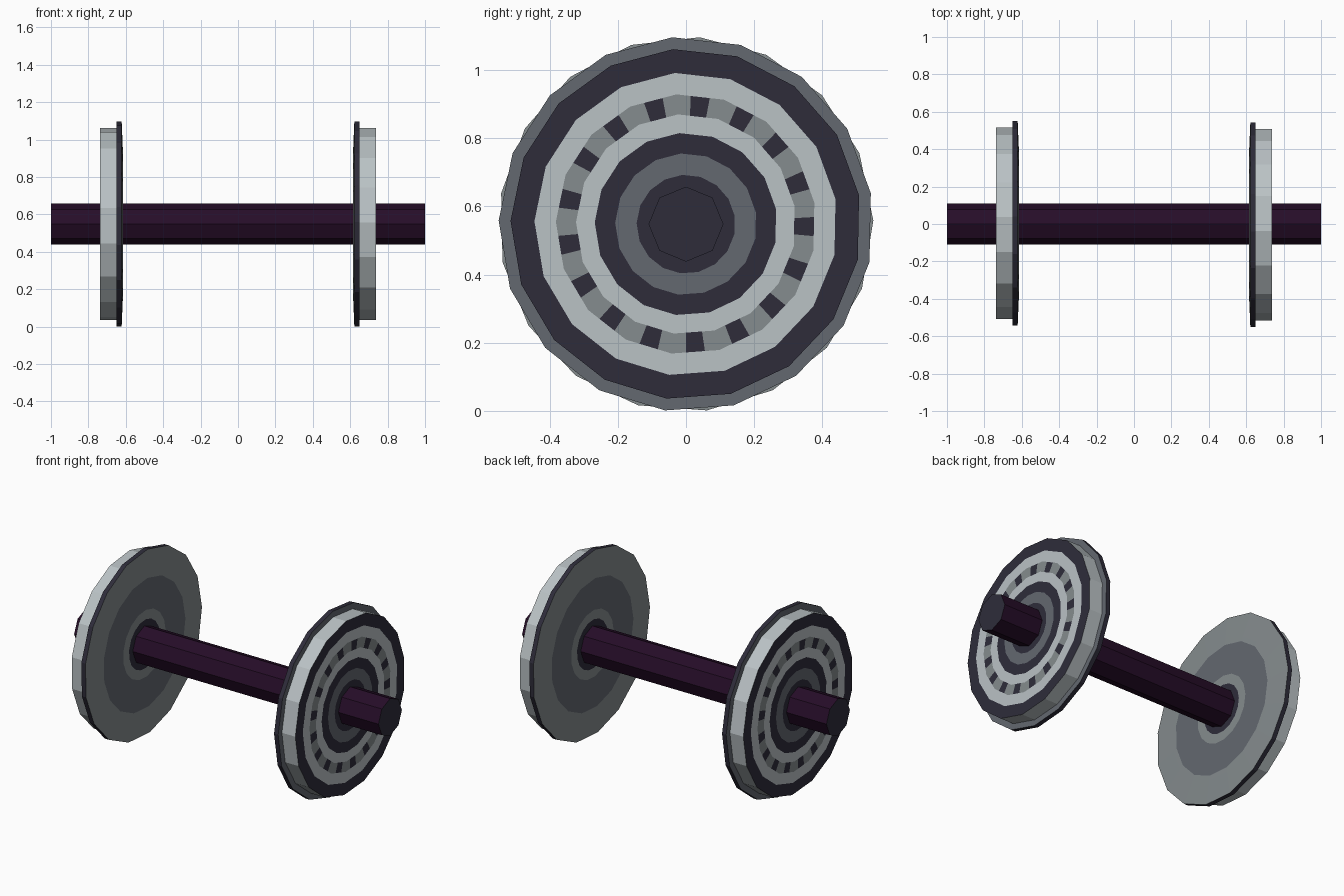
import bpy, bmesh, math

if "Cube" in bpy.data.objects:
    bpy.data.objects.remove(bpy.data.objects["Cube"])


def lin(v):
    v /= 255
    return v / 12.92 if v <= 0.04045 else ((v + 0.055) / 1.055) ** 2.4


def material(name, r, g, b):
    m = bpy.data.materials.new(name)
    m.diffuse_color = (lin(r), lin(g), lin(b), 1)
    m.use_nodes = True
    m.node_tree.nodes["Principled BSDF"].inputs["Base Color"].default_value = m.diffuse_color
    return m


LIGHT, MID, SLATE, NAVY, PLUM = range(5)
MATS = [material("light steel", 186, 194, 197), material("mid grey", 133, 140, 142),
        material("slate grey", 99, 104, 112), material("dark navy", 46, 44, 58),
        material("dark plum", 38, 13, 40)]

CZ = 0.548       # axle height
SIDES = 17
PHASE = math.radians(9.5)

# Wheel profile: (x, radius, colour of the band leading to the next point)
PROFILE = [
    (0.615, 0.10, NAVY), (0.615, 0.145, MID), (0.615, 0.20, SLATE),
    (0.615, 0.385, MID), (0.616, 0.41, MID), (0.622, 0.55, NAVY),    # inner face
    (0.649, 0.55, SLATE), (0.649, 0.515, LIGHT),                     # flange
    (0.737, 0.515, NAVY), (0.737, 0.445, LIGHT), (0.737, 0.382, MID),
    (0.737, 0.323, LIGHT), (0.737, 0.268, NAVY), (0.737, 0.208, SLATE),
    (0.737, 0.145, NAVY), (0.737, 0.10, NAVY),                       # outer face
]
HOLE_BAND = 10   # band carrying the dark square marks


def finish(bm, name):
    bmesh.ops.recalc_face_normals(bm, faces=bm.faces[:])
    me = bpy.data.meshes.new(name)
    bm.to_mesh(me)
    bm.free()
    for m in MATS:
        me.materials.append(m)
    ob = bpy.data.objects.new(name, me)
    bpy.context.collection.objects.link(ob)
    return ob


def wheel(name, s):
    """17-sided lathe; every side is split in three so the middle can hold a mark."""
    dirs = []
    for i in range(SIDES):
        a, b = (PHASE + 2 * math.pi * (i + k) / SIDES for k in (0, 1))
        for f in (0, 0.3, 0.7):
            dirs.append((math.cos(a) * (1 - f) + math.cos(b) * f,
                         math.sin(a) * (1 - f) + math.sin(b) * f))
    bm = bmesh.new()
    rings = [[bm.verts.new((s * x, s * r * c, CZ + r * d)) for c, d in dirs]
             for x, r, _ in PROFILE]
    n = len(dirs)
    for j, (_, _, colour) in enumerate(PROFILE):
        lo, hi = rings[j], rings[(j + 1) % len(rings)]
        for i in range(n):
            k = (i + 1) % n
            face = bm.faces.new((lo[i], lo[k], hi[k], hi[i]))
            face.material_index = NAVY if j == HOLE_BAND and i % 3 == 1 else colour
    finish(bm, name)


def axle():
    """Octagonal bar with navy end caps."""
    bm = bmesh.new()
    ends = [[bm.verts.new((x, 0.11 * math.cos(i * math.pi / 4),
                           CZ + 0.11 * math.sin(i * math.pi / 4))) for i in range(8)]
            for x in (-1, 1)]
    for end in ends:
        bm.faces.new(end).material_index = NAVY
    for i in range(8):
        k = (i + 1) % 8
        bm.faces.new((ends[0][i], ends[0][k], ends[1][k], ends[1][i])).material_index = PLUM
    finish(bm, "axle")


axle()
wheel("right_wheel", 1)
wheel("left_wheel", -1)
